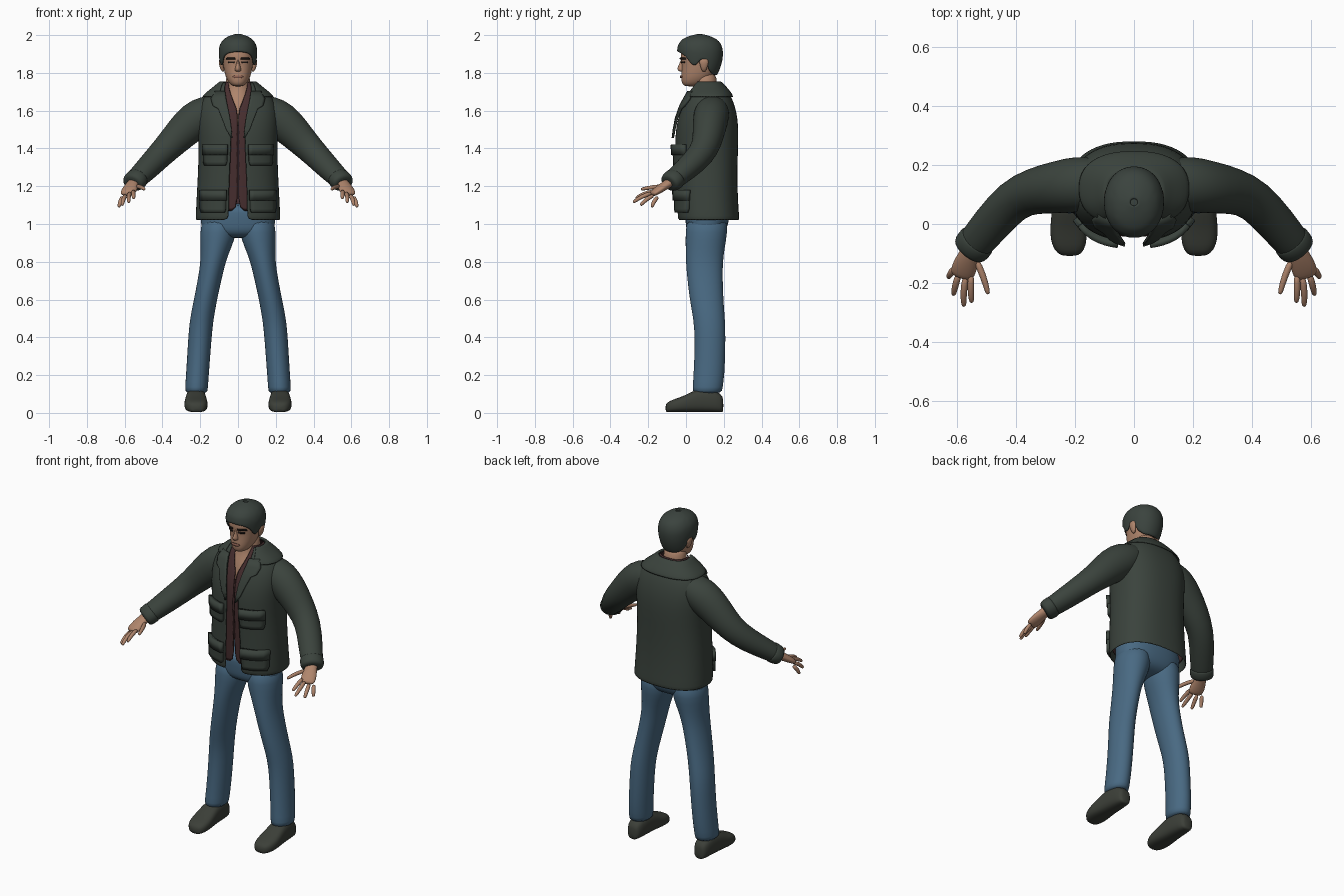
import bpy, bmesh, math
from mathutils import Vector

def material(name, rgb):
    m = bpy.data.materials.new(name)
    m.diffuse_color = (*rgb, 1)
    return m

JACKET = material("jacket_green", (0.043, 0.056, 0.046))
SHIRT = material("shirt_maroon", (0.062, 0.027, 0.028))
JEANS = material("denim_blue", (0.066, 0.142, 0.225))
SKIN = material("skin", (0.43, 0.235, 0.15))
HAIR = material("hair_dark", (0.043, 0.056, 0.048))
SHOE = material("shoe_grey", (0.045, 0.050, 0.040))
DARK = material("brow_dark", (0.02, 0.014, 0.012))
LIP = material("lip", (0.27, 0.12, 0.085))

# ---------- helpers ----------
def loft(name, rings, mat, closed=True, cap=True, mirror=False, thick=0, subd=1):
    """Skin a list of equal-length point rings."""
    bm = bmesh.new()
    vs = [[bm.verts.new(p) for p in r] for r in rings]
    n = len(rings[0])
    for a, b in zip(vs, vs[1:]):
        for i in range(n if closed else n - 1):
            j = (i + 1) % n
            bm.faces.new((a[i], a[j], b[j], b[i]))
    if cap and closed:
        bm.faces.new(vs[0])
        bm.faces.new(vs[-1])
    bmesh.ops.recalc_face_normals(bm, faces=bm.faces)
    me = bpy.data.meshes.new(name)
    bm.to_mesh(me)
    bm.free()
    me.materials.append(mat)
    me.shade_smooth()
    ob = bpy.data.objects.new(name, me)
    bpy.context.collection.objects.link(ob)
    if mirror:
        md = ob.modifiers.new("mirror", 'MIRROR')
        md.use_mirror_merge = False
    if thick:
        md = ob.modifiers.new("thickness", 'SOLIDIFY')
        md.thickness, md.offset = thick, 0
    if subd:
        md = ob.modifiers.new("smooth", 'SUBSURF')
        md.levels = md.render_levels = subd
    return ob

def section(tab, z):
    """Interpolate the rows (z, half width, front y, back y, ...)."""
    if z <= tab[0][0]:
        return tab[0][1:]
    for a, b in zip(tab, tab[1:]):
        if z <= b[0]:
            f = (z - a[0]) / (b[0] - a[0])
            return [p + (q - p) * f for p, q in zip(a[1:], b[1:])]
    return tab[-1][1:]

def spow(v, e):
    return math.copysign(abs(v) ** e, v)

def body_point(tab, z, t, off=0, n=2.4):
    w, yf, yb = section(tab, z)[:3]
    return Vector(((w + off) * spow(math.sin(t), 2 / n),
                   (yf + yb) / 2 - ((yb - yf) / 2 + off) * spow(math.cos(t), 2 / n), z))

def body_ring(tab, z, seg=28, off=0, n=2.4, gap=None):
    if gap is None:
        return [body_point(tab, z, math.tau * i / seg, off, n) for i in range(seg)]
    t0 = math.asin(min(1, (gap / section(tab, z)[0]) ** (n / 2)))
    return [body_point(tab, z, t0 + (math.tau - 2 * t0) * i / seg, off, n) for i in range(seg + 1)]

def front_y(tab, x, z, n=2.4):
    w, yf, yb = section(tab, z)[:3]
    return (yf + yb) / 2 - (yb - yf) / 2 * max(0, 1 - abs(x / w) ** n) ** (1 / n)

def patch(name, tab, rows, off, mat, thick, mirror=True, cols=6, subd=0, n=2.4):
    """Plate that follows the front of a body; rows are (z, x0, x1)."""
    rings = []
    for z, x0, x1 in rows:
        xs = [x0 + (x1 - x0) * i / cols for i in range(cols + 1)]
        rings.append([Vector((x, front_y(tab, x, z, n) - off, z)) for x in xs])
    return loft(name, rings, mat, closed=False, mirror=mirror, thick=thick, subd=subd)

def tube(name, path, mat, seg=16, mirror=True):
    """Path rows are (x, y, z, side radius, up radius)."""
    pts = [Vector(p[:3]) for p in path]
    rings = []
    for i, p in enumerate(pts):
        d = (pts[min(i + 1, len(pts) - 1)] - pts[max(i - 1, 0)]).normalized()
        s = d.cross(Vector((0, 0, 1))).normalized()
        u = s.cross(d)
        rings.append([p + s * path[i][3] * math.cos(math.tau * k / seg)
                      + u * path[i][4] * math.sin(math.tau * k / seg) for k in range(seg)])
    return loft(name, rings, mat, mirror=mirror)

# ---------- jacket: z, half width, front y, back y, opening half width ----------
torso = [(1.02, .222, -.042, .28, .048), (1.06, .220, -.045, .276, .047), (1.20, .213, -.048, .268, .045),
         (1.35, .205, -.052, .270, .038), (1.46, .208, -.058, .275, .032), (1.55, .215, -.045, .272, .042),
         (1.62, .205, -.022, .257, .055), (1.67, .180, .002, .238, .065), (1.71, .135, .022, .213, .070),
         (1.735, .100, .036, .188, .068), (1.75, .086, .045, .175, .062)]
loft("jacket_body", [body_ring(torso, r[0], gap=r[4]) for r in torso], JACKET, closed=False, thick=.008)
loft("collar", [body_ring(torso, z, off=o, gap=g) for z, o, g in
                ((1.672, .012, .095), (1.70, .014, .085), (1.73, .012, .078), (1.758, .008, .07), (1.74, -.006, .066))],
     JACKET, closed=False, thick=.008)
patch("lapel", torso, [(1.455, .030, .036), (1.50, .034, .062), (1.56, .042, .085), (1.61, .052, .105),
                       (1.625, .055, .132), (1.66, .062, .142), (1.70, .068, .120)], .013, JACKET, .012)
for label, top, bot, x0, x1 in (("chest", 1.42, 1.31, .058, .178), ("hip", 1.18, 1.06, .064, .195)):
    mid = top - .055
    patch(label + "_pocket", torso, [(bot, x0 + .006, x1 - .006), (bot + .02, x0, x1), (mid, x0, x1), (top, x0, x1)],
          .010, JACKET, .022)
    patch(label + "_flap", torso, [(mid, x0 - .004, x1 + .004), (top, x0 - .004, x1 + .004)], .018, JACKET, .022)

tube("sleeve", [(.07, .14, 1.635, .06, .05), (.12, .14, 1.615, .085, .075), (.19, .135, 1.575, .098, .103),
                (.26, .125, 1.523, .09, .099), (.34, .113, 1.44, .08, .083), (.41, .085, 1.368, .072, .072),
                (.485, .000, 1.29, .068, .062), (.548, -.075, 1.228, .06, .052), (.562, -.092, 1.213, .056, .046)],
     JACKET, seg=20)
tube("cuff", [(.527, -.050, 1.248, .06, .052), (.532, -.056, 1.243, .067, .058),
              (.556, -.085, 1.219, .066, .055), (.563, -.094, 1.212, .056, .045)], JACKET, seg=20)

# ---------- shirt and neck ----------
shirt_rows = [(1.062, 0), (1.2, 0), (1.35, 0), (1.46, 0), (1.55, 0), (1.60, .001), (1.63, .014),
              (1.67, .032), (1.71, .048), (1.735, .055), (1.752, .058)]
loft("shirt", [body_ring(torso, z, off=-.012, gap=g) for z, g in shirt_rows], SHIRT, closed=False, thick=.004)
neck = [(1.52, .12, -.01, .2), (1.60, .10, .0, .19), (1.66, .082, .018, .175), (1.70, .068, .038, .168),
        (1.74, .064, .046, .165), (1.81, .064, .04, .16)]
loft("neck", [body_ring(neck, r[0], n=2) for r in neck], SKIN)

# ---------- jeans ----------
hips = [(.925, .10, .05, .15), (.945, .16, .015, .195), (.97, .188, .002, .212), (1.0, .198, -.002, .224),
        (1.06, .198, -.006, .235), (1.11, .19, -.006, .235)]
loft("jeans_hips", [body_ring(hips, r[0]) for r in hips], JEANS)
leg = [(.10, .220, .060, .112, .079), (.13, .220, .061, .114, .080), (.20, .215, .061, .122, .083),
       (.33, .206, .062, .127, .082), (.45, .198, .063, .127, .083), (.53, .186, .063, .118, .086),
       (.62, .168, .062, .107, .091), (.72, .147, .064, .100, .095), (.80, .132, .067, .097, .099),
       (.88, .116, .083, .102, .105), (.95, .104, .098, .108, .112), (1.05, .100, .092, .112, .11)]
loft("jeans_leg", [[Vector((x + rx * math.sin(math.tau * i / 20), y - ry * math.cos(math.tau * i / 20), z))
                    for i in range(20)] for z, x, rx, y, ry in leg], JEANS, mirror=True)

# ---------- shoes: y, centre x, half width, height ----------
shoe = [(.198, .222, .024, .07), (.188, .222, .042, .10), (.12, .222, .052, .13), (.05, .223, .056, .122),
        (0, .223, .062, .092), (-.05, .222, .064, .074), (-.09, .220, .052, .06), (-.11, .218, .028, .042)]
loft("shoe", [[Vector((x + w * spow(math.cos(a), .7), y, .003 + h / 2 + h / 2 * spow(math.sin(a), .7)))
               for a in (math.tau * i / 16 for i in range(16))] for y, x, w, h in shoe], SHOE, mirror=True)

# ---------- hands ----------
tube("palm", [(.548, -.07, 1.228, .034, .026), (.56, -.105, 1.208, .034, .024), (.572, -.135, 1.188, .043, .022),
              (.583, -.168, 1.165, .043, .018), (.588, -.183, 1.156, .034, .012)], SKIN)
fingers = {"index": ((.553, -.170, 1.175), (.555, -.225, 1.160), (.552, -.262, 1.138)),
           "middle": ((.572, -.175, 1.166), (.580, -.235, 1.146), (.578, -.275, 1.118)),
           "ring": ((.595, -.168, 1.154), (.608, -.212, 1.130), (.613, -.238, 1.102)),
           "pinky": ((.610, -.148, 1.146), (.624, -.170, 1.120), (.630, -.180, 1.092)),
           "thumb": ((.540, -.115, 1.200), (.512, -.175, 1.196), (.497, -.232, 1.185))}
for label, (a, b, c) in fingers.items():
    end = Vector(c) + (Vector(c) - Vector(b)) * .12
    tube(label + "_finger", [(*a, .013, .013), (*b, .0125, .012), (*c, .010, .010), (*end, .005, .005)], SKIN, seg=8)

# ---------- head and face ----------
head = [(1.728, .022, -.002, .06), (1.738, .042, -.020, .09), (1.765, .060, -.026, .13), (1.80, .072, -.024, .155),
        (1.85, .080, -.022, .17), (1.88, .083, -.030, .175), (1.93, .083, -.026, .175), (1.97, .06, .01, .15)]
loft("head", [body_ring(head, r[0], n=2.2) for r in head], SKIN)
nose = [(1.872, .007, -.030, 0), (1.85, .009, -.034, 0), (1.825, .016, -.049, 0), (1.812, .018, -.044, 0),
        (1.806, .012, -.030, 0)]
loft("nose", [body_ring(nose[i:i + 1], nose[i][0], seg=12, n=1.6) for i in range(len(nose))], SKIN)
patch("brow", head, [(1.872, .014, .062), (1.880, .016, .060)], .003, DARK, .006, n=2.2)
patch("eye", head, [(1.852, .020, .050), (1.861, .018, .052)], .002, DARK, .005, n=2.2)
patch("mouth", head, [(1.773, -.018, .018), (1.780, -.028, .028), (1.787, -.018, .018)], .003, LIP, .006,
      mirror=False, n=2.2)
ear = [(1.806, .078, .004, .008), (1.818, .084, .010, .014), (1.845, .089, .012, .024), (1.865, .091, .012, .026),
       (1.882, .088, .006, .014)]
loft("ear", [[Vector((x + a * math.cos(t), .095 + b * math.sin(t), z)) for t in (math.tau * i / 12 for i in range(12))]
             for z, x, a, b in ear], SKIN, mirror=True)

# ---------- hair cap with a hairline that varies around the head ----------
hair = [(1.77, .070, -.015, .150), (1.83, .087, -.030, .178), (1.88, .095, -.038, .190), (1.92, .097, -.042, .190),
        (1.95, .090, -.036, .182), (1.975, .072, -.014, .160), (1.99, .046, .020, .125), (2.0, .012, .062, .085)]
hairline = [(0, 1.912), (30, 1.905), (52, 1.885), (66, 1.84), (80, 1.835), (88, 1.872), (104, 1.872), (116, 1.815),
            (140, 1.79), (180, 1.785)]
rings = []
for k in range(13):
    f = math.sin(k / 12 * math.pi / 2)
    ring = []
    for i in range(40):
        deg = i * 9
        low = section(hairline, min(deg, 360 - deg))[0]
        ring.append(body_point(hair, low + (2.0 - low) * f, math.radians(deg), n=2.1))
    rings.append(ring)
cap = loft("hair", rings, HAIR, cap=False, thick=.012)
loft("hair_crown", [body_ring(hair, z, n=2.1) for z in (1.975, 1.99, 2.0)], HAIR)
